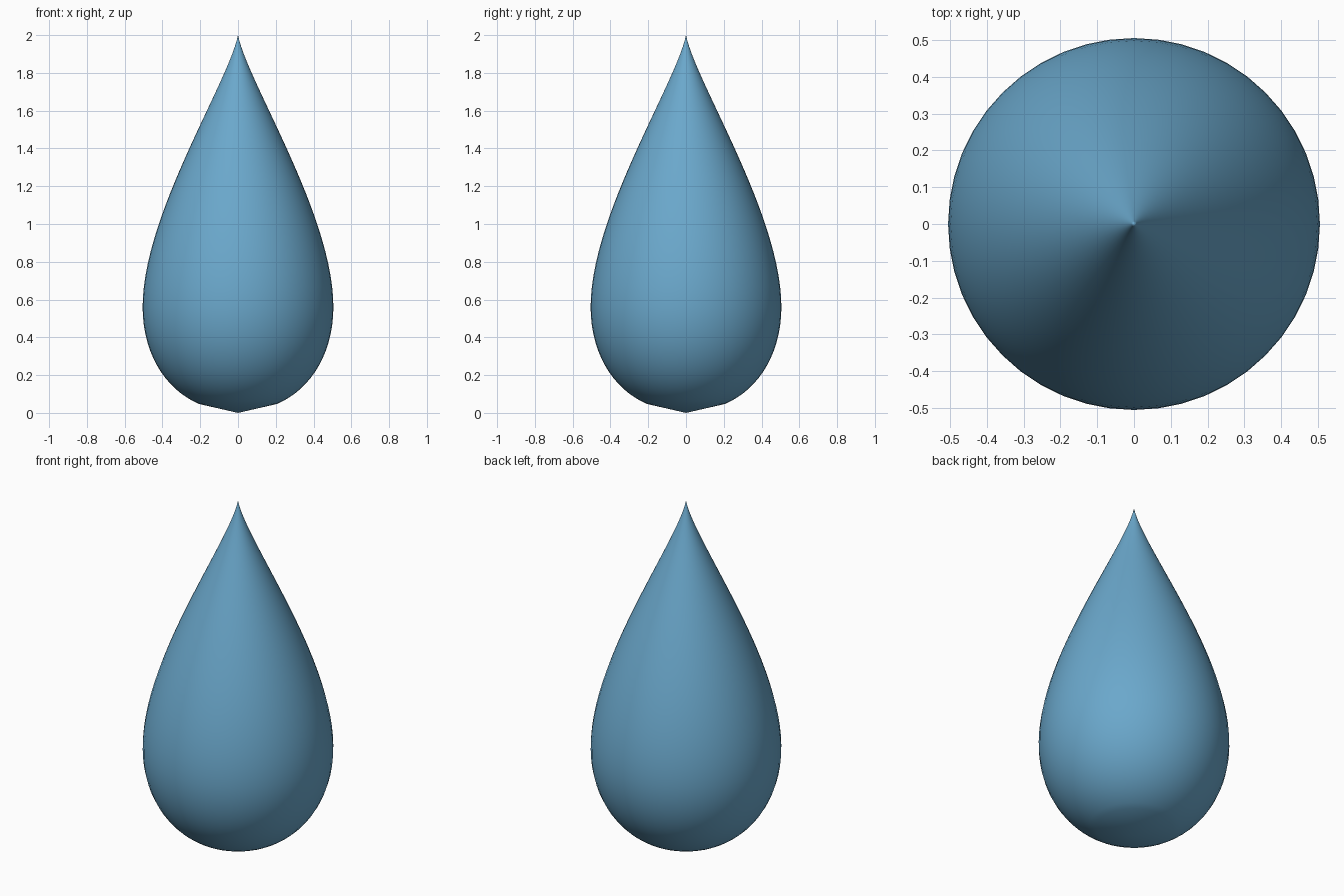
import bpy, bmesh, math
from mathutils import Vector
from mathutils.geometry import interpolate_bezier

if "Cube" in bpy.data.objects:
    bpy.data.objects.remove(bpy.data.objects["Cube"])

SEGMENTS = 48


def arc(points, count):
    """Sample a cubic curve through (radius, height) control points."""
    return interpolate_bezier(*[Vector((r, 0, z)) for r, z in points], count)


# Droplet profile: tip to widest ring, then rounded belly to the shallow base cone
upper = arc([(0, 2.0), (0.05, 1.75), (0.505, 1.05), (0.505, 0.56)], 28)
belly = arc([(0.505, 0.56), (0.505, 0.31), (0.38, 0.12), (0.205, 0.047)], 16)
profile = upper + belly[1:] + [Vector((0, 0, 0))]

# Spin the profile round the vertical axis
bm = bmesh.new()
verts = [bm.verts.new(p) for p in profile]
edges = [bm.edges.new(pair) for pair in zip(verts, verts[1:])]
bmesh.ops.spin(bm, geom=verts + edges, cent=(0, 0, 0), axis=(0, 0, 1),
               angle=math.tau, steps=SEGMENTS, use_duplicate=False)
bmesh.ops.remove_doubles(bm, verts=bm.verts, dist=0.0001)
bmesh.ops.recalc_face_normals(bm, faces=bm.faces)
for face in bm.faces:
    face.smooth = True

mesh = bpy.data.meshes.new("water_drop")
bm.to_mesh(mesh)
bm.free()
drop = bpy.data.objects.new("water_drop", mesh)
bpy.context.collection.objects.link(drop)

# Water colour
blue = bpy.data.materials.new("water_blue")
blue.diffuse_color = (0.145, 0.39, 0.60, 1)
blue.use_nodes = True
blue.node_tree.nodes["Principled BSDF"].inputs["Base Color"].default_value = blue.diffuse_color
mesh.materials.append(blue)
